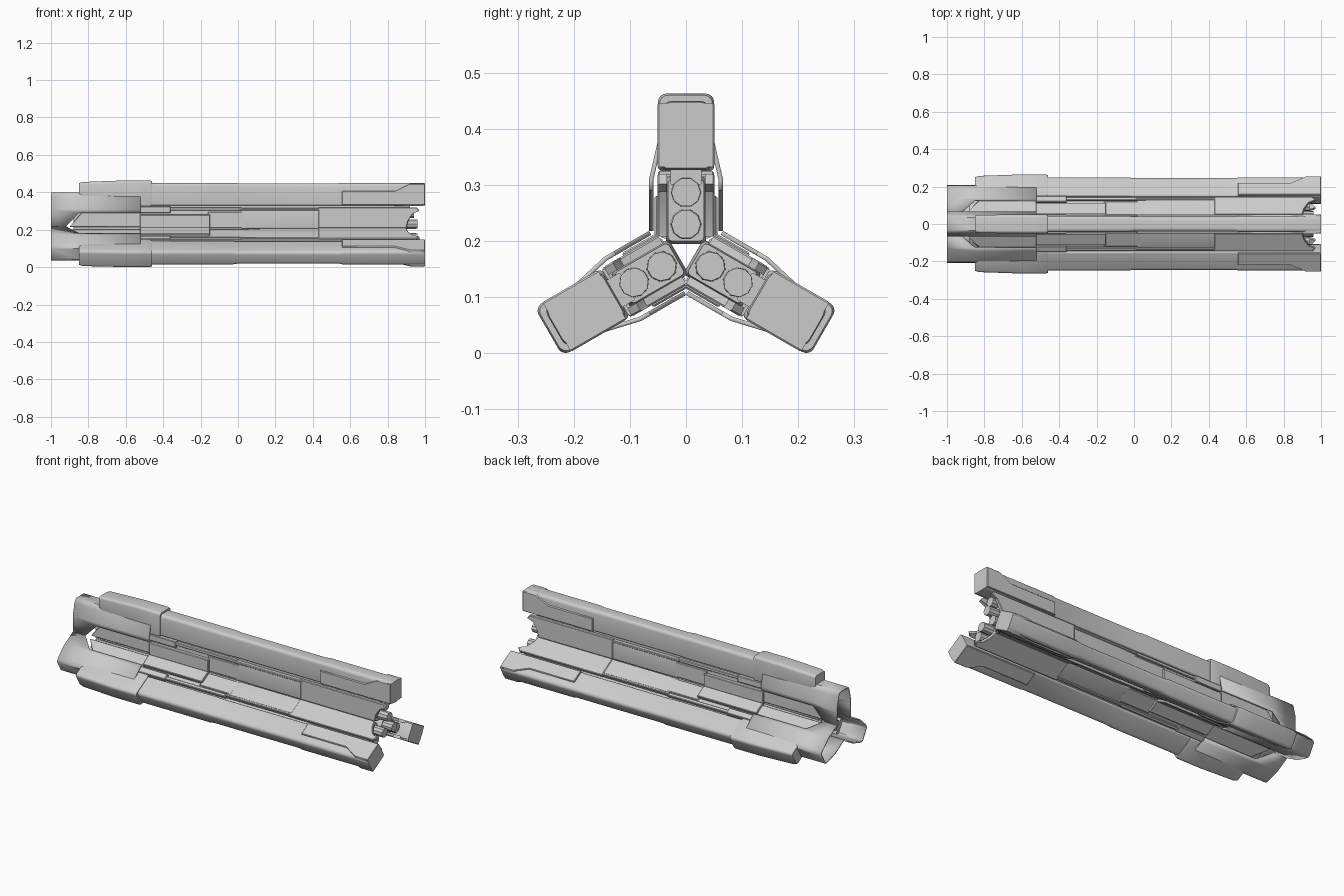
import bpy, bmesh
from math import pi, sin, cos, radians
from mathutils import Matrix

cube = bpy.data.objects.get("Cube")
if cube:
    bpy.data.objects.remove(cube)

AXIS_Z = 0.18   # height of the long axis shared by the three arms


def finish(name, bm, thickness=0):
    """Turn one arm part into three copies spaced evenly around the long axis."""
    bmesh.ops.recalc_face_normals(bm, faces=bm.faces)
    mesh = bpy.data.meshes.new(name)
    bm.to_mesh(mesh)
    bm.free()
    mesh.shade_smooth()
    mesh.set_sharp_from_angle(angle=radians(32))
    for arm, turn in zip(("top", "left", "right"), (0, 1, 2)):
        ob = bpy.data.objects.new(f"{name}_{arm}", mesh)
        ob.location.z = AXIS_Z
        ob.rotation_euler.x = turn * 2 * pi / 3
        bpy.context.collection.objects.link(ob)
        if thickness:
            mod = ob.modifiers.new("Wall", "SOLIDIFY")
            mod.thickness = thickness
            mod.offset = -1


def hull(name, stations, top=0.015, bottom=0.008, steps=4):
    """Loft rounded boxes; each station is x, half width, inner and outer radius."""
    bm = bmesh.new()
    rings = []
    for x, w, r0, r1 in stations:
        ring = []
        corners = ((1, 1, top), (-1, 1, top), (-1, -1, bottom), (1, -1, bottom))
        for q, (sy, sz, c) in enumerate(corners):
            cy, cz = sy * (w - c), (r1 - c if sz > 0 else r0 + c)
            for i in range(steps + 1):
                a = (q + i / steps) * pi / 2
                ring.append(bm.verts.new((x, cy + c * cos(a), cz + c * sin(a))))
        rings.append(ring)
    n = len(rings[0])
    for a, b in zip(rings, rings[1:]):
        for i in range(n):
            j = (i + 1) % n
            bm.faces.new((a[i], a[j], b[j], b[i]))
    bm.faces.new(rings[0])
    bm.faces.new(rings[-1])
    finish(name, bm)


def side_plates(name, outline, w0, w1, edge=0.003):
    """Mirrored pair of bevelled plates from an x / radius outline."""
    bm = bmesh.new()
    for s in (1, -1):
        rows = []
        cx = sum(p[0] for p in outline) / len(outline)
        cr = sum(p[1] for p in outline) / len(outline)
        for w, inset in ((w0, 0), (w1 - edge, 0), (w1, edge)):
            rows.append([bm.verts.new((x - inset * (1 if x > cx else -1), s * w,
                                       r - inset * (1 if r > cr else -1)))
                         for x, r in outline])
        for a, b in zip(rows, rows[1:]):
            for i in range(len(a)):
                j = (i + 1) % len(a)
                bm.faces.new((a[i], a[j], b[j], b[i]))
        bm.faces.new(rows[0])
        bm.faces.new(rows[-1])
    finish(name, bm)


def box_outline(x0, x1, r0, r1):
    return [(x0, r0), (x1, r0), (x1, r1), (x0, r1)]


# Outer rail running the length of each arm
hull("outer_rail", [(-0.60, 0.043, 0.15, 0.27), (-0.03, 0.043, 0.15, 0.27),
                    (0.0, 0.039, 0.15, 0.268), (0.54, 0.039, 0.15, 0.268),
                    (0.56, 0.043, 0.15, 0.27), (0.985, 0.043, 0.147, 0.27),
                    (1.0, 0.041, 0.15, 0.268)], top=0.018)

# Raised cover over the rear of the rail
hull("rear_cover", [(-0.85, 0.044, 0.19, 0.27), (-0.83, 0.049, 0.19, 0.275),
                    (-0.62, 0.050, 0.19, 0.283), (-0.57, 0.050, 0.145, 0.283),
                    (-0.47, 0.050, 0.145, 0.283), (-0.46, 0.047, 0.15, 0.28)])

# Stepped cheek panels at the front of the rail
side_plates("front_cheek", [(0.555, 0.152), (1, 0.152), (1, 0.266), (0.92, 0.266),
                            (0.84, 0.226), (0.555, 0.226)], 0.03, 0.051)

# Hollow rear shell with a cut-away lower edge
bm = bmesh.new()
half = [(0.066, 0.11), (0.066, 0.13), (0.051, 0.195), (0.046, 0.21), (0.034, 0.22)]
profile = half + [(-w, r) for w, r in reversed(half)]
columns = (-1, -0.85, -0.52)
rows = [[bm.verts.new((x, w, r)) for x in columns] for w, r in profile]
for a, b in zip(rows, rows[1:]):
    for i in range(len(columns) - 1):
        bm.faces.new((a[i], a[i + 1], b[i + 1], b[i]))
for row, s in ((rows[0], 1), (rows[-1], -1)):
    low = [bm.verts.new((x, s * 0.066, 0.038)) for x in (-1, -0.92)]
    quad = [low[0], low[1], row[1], row[0]]
    bm.faces.new(quad if s > 0 else quad[::-1])
finish("rear_shell", bm, 0.008)

# Inner core of each arm and the spine joining it to the rail
hull("inner_core", [(-0.88, 0.030, 0.015, 0.135), (-0.52, 0.036, 0.015, 0.135),
                    (0.86, 0.036, 0.015, 0.135), (0.90, 0.032, 0.02, 0.13)],
     top=0.008)
hull("spine", [(-0.80, 0.028, 0.12, 0.17), (0.92, 0.028, 0.12, 0.17)], top=0.004, bottom=0.004)

# Layered side panels along the core
side_plates("rear_recess_panel", [(-0.90, 0.035), (-0.52, 0.035), (-0.52, 0.12),
                                  (-0.83, 0.12)], 0.025, 0.046)
side_plates("rear_side_panel", box_outline(-0.525, -0.15, 0.03, 0.10), 0.025, 0.056)
side_plates("middle_side_panel", box_outline(-0.16, 0.04, 0.03, 0.115), 0.025, 0.043)
hull("middle_sleeve", [(0.02, 0.042, 0.025, 0.13), (0.12, 0.047, 0.025, 0.13),
                       (0.43, 0.047, 0.025, 0.13)], top=0.014)
side_plates("front_side_panel", [(0.43, 0.028), (0.90, 0.028), (0.91, 0.065), (0.935, 0.108),
                                 (0.97, 0.122), (0.955, 0.14), (0.43, 0.14)], 0.034, 0.051)

# Thin rails in the gap below the outer rail
for name, x0, x1, r0, r1, w in (("rear_strip", -0.53, -0.36, 0.11, 0.145, 0.050),
                                ("middle_strip", -0.37, 0.02, 0.122, 0.14, 0.046),
                                ("front_strip", 0.01, 0.44, 0.122, 0.135, 0.050)):
    side_plates(name, box_outline(x0, x1, r0, r1), 0.02, w)

# Paired barrels showing at the front
bm = bmesh.new()
for r, tip in ((0.107, 0.94), (0.05, 0.96)):
    place = Matrix.Translation((tip - 0.06, 0, r)) @ Matrix.Rotation(pi / 2, 4, "Y")
    bmesh.ops.create_cone(bm, cap_ends=True, segments=10, radius1=0.029, radius2=0.026,
                          depth=0.12, matrix=place)
finish("barrels", bm)
